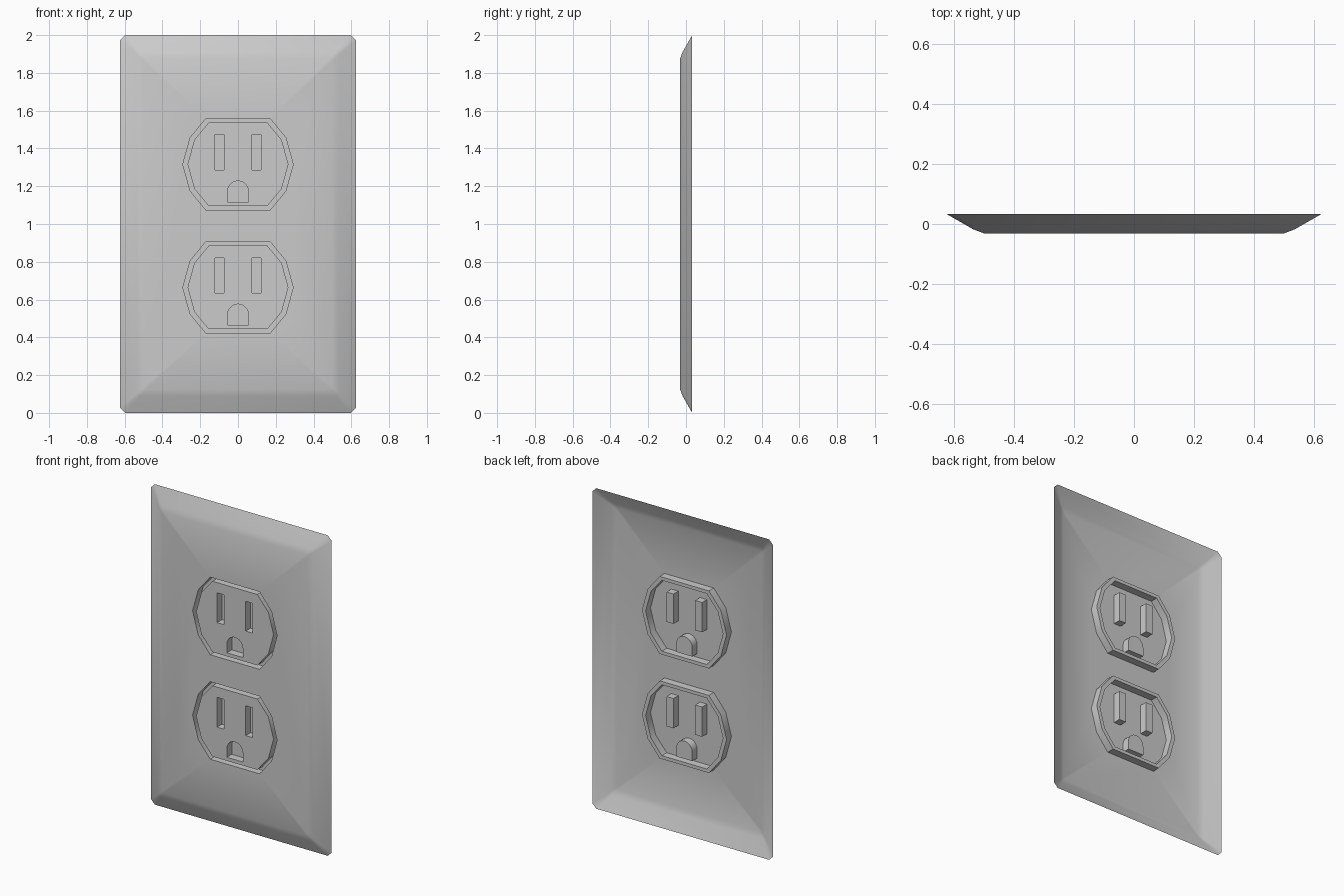
import bpy, bmesh, math

if "Cube" in bpy.data.objects:
    bpy.data.objects.remove(bpy.data.objects["Cube"])

FRONT, BACK = -0.031, 0.033      # front face and open back rim
FLOOR = 0.017                    # depth of grooves and slots
SOCKET_Z = (1.316, 0.664)


def loop(bm, pts, y):
    """Closed ring of edges from (x, z) points at depth y."""
    vs = [bm.verts.new((x, y, z)) for x, z in pts]
    for a, b in zip(vs, vs[1:] + vs[:1]):
        bm.edges.new((a, b))
    return vs


def bridge(bm, a, b):
    """Wall of quads between two rings of equal length."""
    n = len(a)
    for i in range(n):
        j = (i + 1) % n
        bm.faces.new((a[i], a[j], b[j], b[i]))


def fill(bm, *rings):
    """Flat face bounded by the first ring, with the others as holes."""
    edges = [bm.edges.get((r[i - 1], r[i])) for r in rings for i in range(len(r))]
    bmesh.ops.triangle_fill(bm, edges=edges, use_beauty=True, normal=(0, -1, 0))


def finish(bm, name):
    bmesh.ops.recalc_face_normals(bm, faces=bm.faces[:])
    big = max((f for f in bm.faces if abs(f.normal.y) > 0.99), key=lambda f: f.calc_area())
    if big.normal.y > 0:
        bmesh.ops.reverse_faces(bm, faces=bm.faces[:])
    me = bpy.data.meshes.new(name)
    bm.to_mesh(me)
    bm.free()
    ob = bpy.data.objects.new(name, me)
    bpy.context.collection.objects.link(ob)
    bpy.ops.object.select_all(action='DESELECT')
    ob.select_set(True)
    bpy.context.view_layer.objects.active = ob
    bpy.ops.object.shade_smooth_by_angle(angle=math.radians(35))
    return ob


def plate_outline(w, h, c):
    """Rectangle with clipped corners, centred on z = 1."""
    return [(w, 1 + h - c), (w - c, 1 + h), (c - w, 1 + h), (-w, 1 + h - c),
            (-w, 1 - h + c), (c - w, 1 - h), (w - c, 1 - h), (w, 1 - h + c)]


def socket_outline(tip, mid, top, h_mid, h_top, z=0):
    """Ten-sided socket outline."""
    half = [(top, h_top), (mid, h_mid), (tip, 0), (mid, -h_mid), (top, -h_top)]
    return [(x, z + v) for x, v in half] + [(-x, z + v) for x, v in reversed(half)]


OUTER = (0.292, 0.253, 0.17, 0.141, 0.242)
INNER = (0.267, 0.231, 0.155, 0.130, 0.221)

# Wall plate: open-backed bevelled shell with two socket openings
bm = bmesh.new()
rings = [loop(bm, plate_outline(w, h, c), y) for w, h, c, y in (
    (0.624, 1.0, 0.027, BACK), (0.535, 0.911, 0.015, -0.018), (0.50, 0.876, 0.012, FRONT))]
bridge(bm, rings[0], rings[1])
bridge(bm, rings[1], rings[2])
holes = [loop(bm, socket_outline(*OUTER, z), FRONT) for z in SOCKET_Z]
fill(bm, rings[2], *holes)
finish(bm, "wall_plate")

# Socket: surrounding groove, then face with two slots and a ground hole
bm = bmesh.new()
groove = [loop(bm, socket_outline(*size), y) for size, y in (
    (OUTER, FRONT), (OUTER, FLOOR), (INNER, FLOOR), (INNER, FRONT))]
for a, b in zip(groove, groove[1:]):
    bridge(bm, a, b)
slot = [(0.075, -0.029), (0.123, -0.029), (0.123, 0.157), (0.075, 0.157)]
arch = [(0.055 * math.cos(math.pi * i / 10), -0.144 + 0.056 * math.sin(math.pi * i / 10))
        for i in range(11)]
ground = [(-0.055, -0.199), (0.055, -0.199)] + arch
openings = []
for shape in (slot, [(-x, z) for x, z in slot], ground):
    mouth, end = loop(bm, shape, FRONT), loop(bm, shape, FLOOR)
    bridge(bm, mouth, end)
    bm.faces.new(end)
    openings.append(mouth)
fill(bm, groove[-1], *openings)
upper = finish(bm, "upper_socket")
upper.location.z = SOCKET_Z[0]
lower = bpy.data.objects.new("lower_socket", upper.data)
bpy.context.collection.objects.link(lower)
lower.location.z = SOCKET_Z[1]
